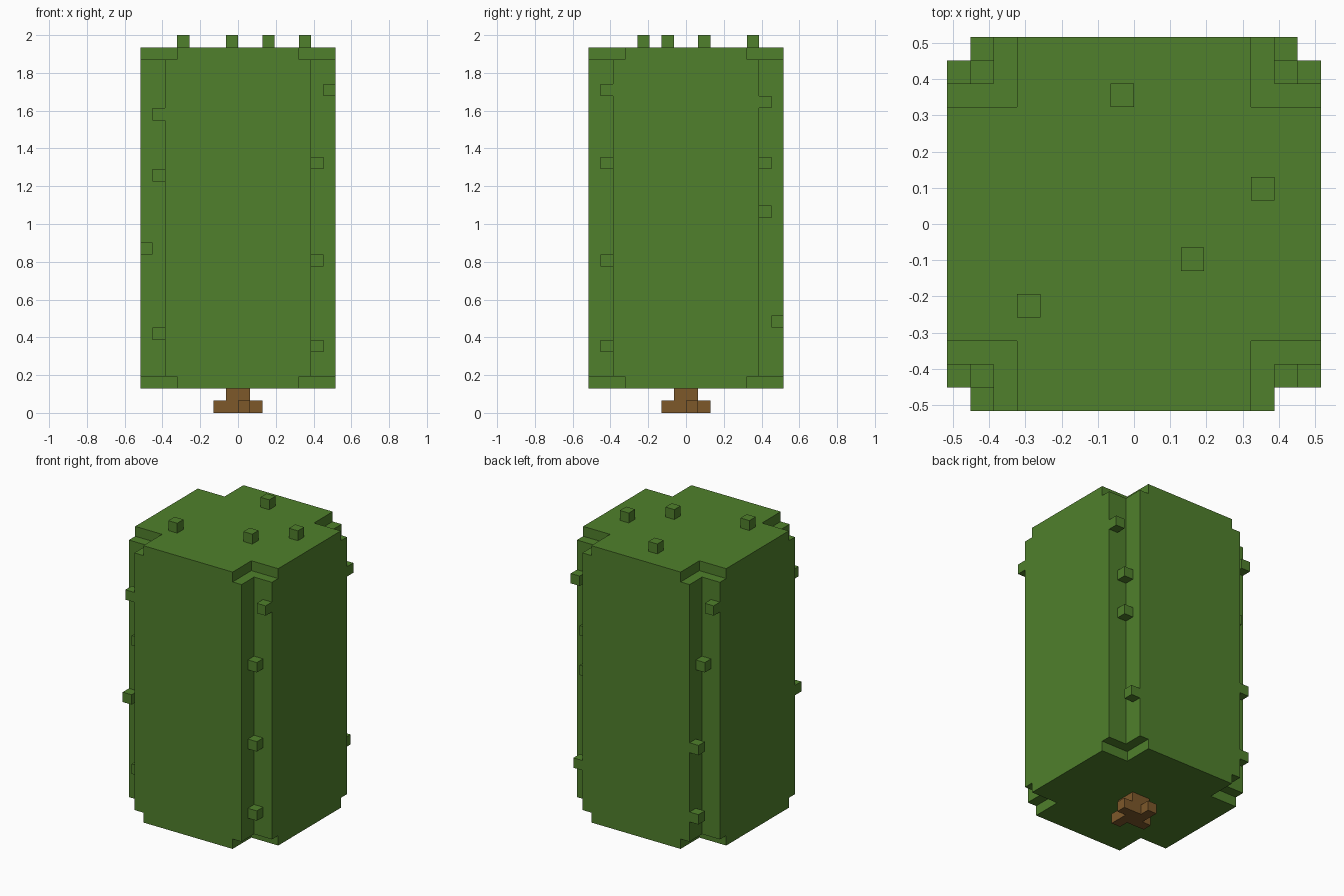
import bpy
import bmesh

if "Cube" in bpy.data.objects:
    bpy.data.objects.remove(bpy.data.objects["Cube"], do_unlink=True)

V = 2 / 31   # edge of one block
N = 16       # crown width in blocks
HALF = N / 2


def material(name, rgb):
    m = bpy.data.materials.new(name)
    m.use_nodes = True
    color = (*rgb, 1)
    m.diffuse_color = color
    bsdf = m.node_tree.nodes["Principled BSDF"]
    bsdf.inputs["Base Color"].default_value = color
    bsdf.inputs["Roughness"].default_value = 1
    return m


leaf = material("leaf green", (0.08, 0.216, 0.025))
bark = material("bark brown", (0.205, 0.098, 0.023))


def prism(bm, outline, z0, z1):
    """Extrude a block-grid outline between two levels."""
    base = [bm.verts.new(((x - HALF) * V, (y - HALF) * V, z0 * V)) for x, y in outline]
    face = bm.faces.new(base)
    top = bmesh.ops.extrude_face_region(bm, geom=[face])["geom"]
    verts = [g for g in top if isinstance(g, bmesh.types.BMVert)]
    bmesh.ops.translate(bm, verts=verts, vec=(0, 0, (z1 - z0) * V))


def box(bm, x0, y0, z0, x1, y1, z1):
    prism(bm, [(x0, y0), (x1, y0), (x1, y1), (x0, y1)], z0, z1)


def block(bm, x, y, z):
    box(bm, x, y, z, x + 1, y + 1, z + 1)


def notched_square(c):
    """Square outline with a c-by-c notch in every corner."""
    d = N - c
    return [(c, 0), (d, 0), (d, c), (N, c), (N, d), (d, d),
            (d, N), (c, N), (c, d), (0, d), (0, c), (c, c)]


def finish(bm, name, mat):
    bmesh.ops.recalc_face_normals(bm, faces=bm.faces[:])
    mesh = bpy.data.meshes.new(name)
    bm.to_mesh(mesh)
    bm.free()
    mesh.materials.append(mat)
    bpy.context.collection.objects.link(bpy.data.objects.new(name, mesh))


# Crown: tall body between two layers with deeper corner notches
for name, notch, z0, z1 in (("crown_bottom", 3, 2, 3),
                            ("crown_body", 2, 3, 29),
                            ("crown_top", 3, 29, 30)):
    bm = bmesh.new()
    prism(bm, notched_square(notch), z0, z1)
    finish(bm, name, leaf)

# Leaf tufts in the notches: (depth from x side, depth from y side, level)
corners = {
    "front_right": (0, 0, [(1, 0, 24), (1, 1, 19), (0, 1, 13), (1, 1, 6)]),
    "front_left": (1, 0, [(0, 1, 26), (1, 1, 20), (1, 1, 12), (1, 1, 5)]),
    "back_left": (1, 1, [(0, 1, 25), (1, 1, 20), (1, 1, 16), (1, 0, 7)]),
    "back_right": (0, 1, [(0, 1, 26), (1, 1, 20), (1, 0, 12), (1, 0, 5)]),
}
for name, (far_x, far_y, tufts) in corners.items():
    bm = bmesh.new()
    for dx, dy, z in tufts:
        block(bm, N - 1 - dx if far_x else dx, N - 1 - dy if far_y else dy, z)
    finish(bm, name + "_tufts", leaf)

# Leaf tufts on the top
bm = bmesh.new()
for x, y in ((7, 13), (13, 9), (10, 6), (3, 4)):
    block(bm, x, y, 30)
finish(bm, "top_tufts", leaf)

# Trunk and its four roots
bm = bmesh.new()
box(bm, 7, 7, 0, 9, 9, 2)
finish(bm, "trunk", bark)
bm = bmesh.new()
for x, y in ((6, 7), (8, 6), (9, 8), (7, 9)):
    block(bm, x, y, 0)
finish(bm, "roots", bark)
